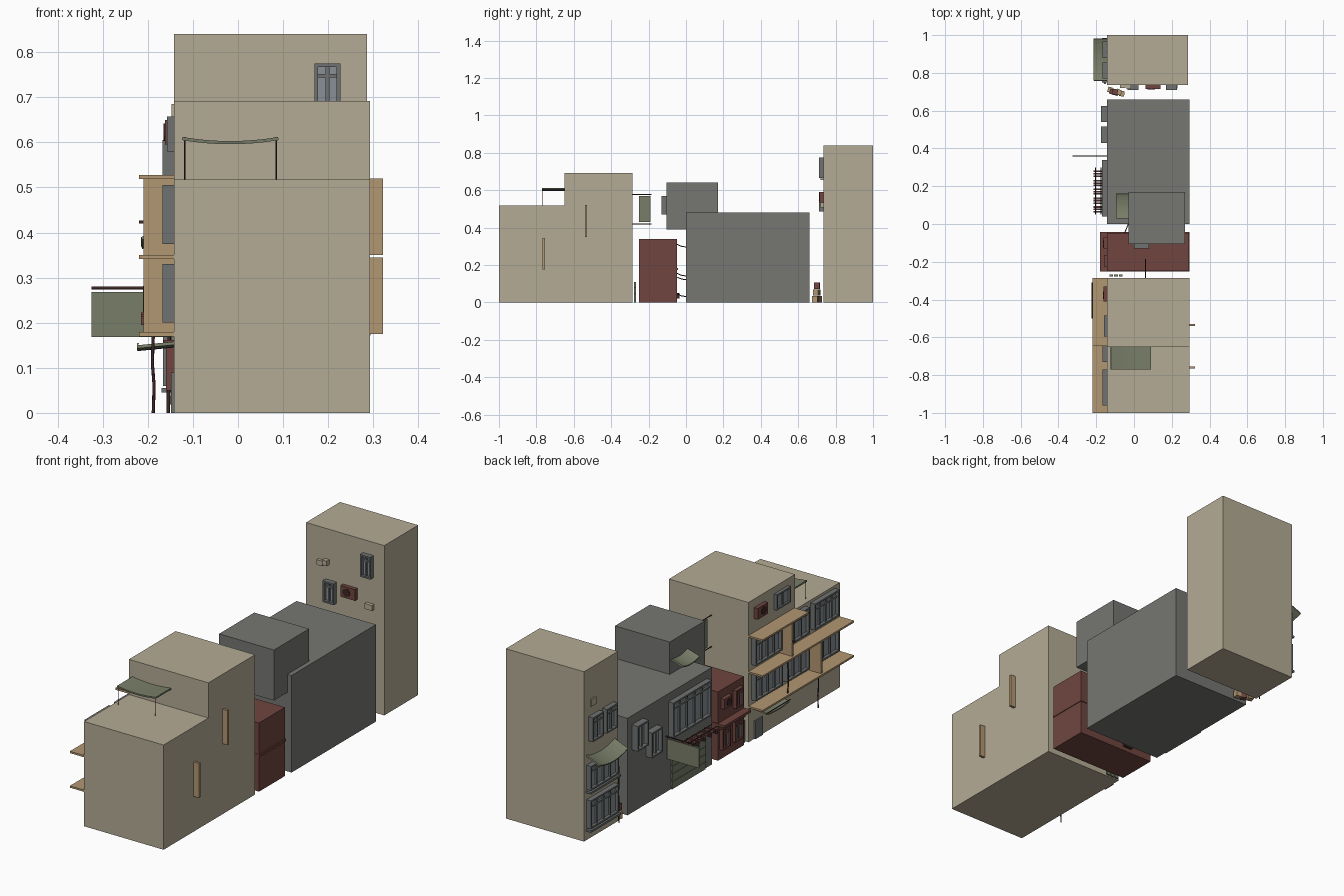
import bpy, math, random
from mathutils import Vector

if "Cube" in bpy.data.objects:
    bpy.data.objects.remove(bpy.data.objects["Cube"])
random.seed(4)

PALETTE = {'tan': (.46, .41, .30), 'timber': (.45, .31, .17), 'grey': (.18, .18, .17), 'maroon': (.16, .06, .05),
           'frame': (.16, .17, .17), 'glass': (.25, .28, .31), 'green': (.19, .21, .14), 'dark': (.05, .02, .02)}
MATS = {}
for key, rgb in PALETTE.items():
    MATS[key] = bpy.data.materials.new(key)
    MATS[key].diffuse_color = (*rgb, 1)


def mesh(name, verts, faces, mat):
    me = bpy.data.meshes.new(name)
    me.from_pydata(verts, [], faces)
    me.materials.append(MATS[mat])
    ob = bpy.data.objects.new(name, me)
    bpy.context.collection.objects.link(ob)
    return ob


def boxes(name, spans, mat):
    """One object made of boxes, each given as (x0, x1, y0, y1, z0, z1)."""
    verts, faces = [], []
    for x0, x1, y0, y1, z0, z1 in spans:
        n = len(verts)
        verts += [(x, y, z) for z in (z0, z1) for x, y in ((x0, y0), (x1, y0), (x1, y1), (x0, y1))]
        quads = [(3, 2, 1, 0), (4, 5, 6, 7)] + [(i, (i + 1) % 4, (i + 1) % 4 + 4, i + 4) for i in range(4)]
        faces += [[n + i for i in q] for q in quads]
    return mesh(name, verts, faces, mat)


def box(name, x0, x1, y0, y1, z0, z1, mat):
    return boxes(name, [(x0, x1, y0, y1, z0, z1)], mat)


def window(name, face, wall, a0, a1, z0, z1, depth=.025, panes=2, transom=.72, mat='frame'):
    """Framed window standing out of a wall; face 'x' looks to -x, face 'y' looks to -y."""
    def span(d0, d1, p0, p1, q0, q1):
        lo, hi = wall - d1, wall - d0
        return (lo, hi, p0, p1, q0, q1) if face == 'x' else (p0, p1, lo, hi, q0, q1)
    t = .008
    bars = [span(0, depth, a0, a1, z0, z0 + t), span(0, depth, a0, a1, z1 - t, z1)]
    for i in range(panes + 1):
        c = a0 + t / 2 + (a1 - a0 - t) * i / panes
        bars.append(span(0, depth if i in (0, panes) else depth * .75, c - t / 2, c + t / 2, z0 + t, z1 - t))
    if transom:
        zt = z0 + (z1 - z0) * transom
        bars.append(span(0, depth * .75, a0 + t, a1 - t, zt, zt + t))
    boxes(name + '_frame', bars, mat)
    boxes(name + '_glass', [span(0, depth * .4, a0 + t, a1 - t, z0 + t, z1 - t)], 'glass')


def cooler(name, face, wall, a0, a1, z0, z1, mat='maroon'):
    """Wall cooling unit: box with a round fan grille."""
    d = .02
    lo = wall - d
    box(name, *((lo, wall, a0, a1) if face == 'x' else (a0, a1, lo, wall)), z0, z1, mat)
    a, z, r = a0 + (a1 - a0) * .4, (z0 + z1) / 2, (z1 - z0) * .36
    ring = []
    for depth in (lo + .004, lo - .003):
        for i in range(12):
            u, v = a + r * math.cos(i * math.pi / 6), z + r * math.sin(i * math.pi / 6)
            ring.append((depth, u, v) if face == 'x' else (u, depth, v))
    mesh(name + '_fan', ring, [list(range(12, 24))] + [(i, (i + 1) % 12, (i + 1) % 12 + 12, i + 12) for i in range(12)], 'dark')


def awning(name, x0, x1, y0, y1, z_out, z_in, sag, along, mat='green', t=.007):
    """Cloth sheet sagging along one axis; z_out at the low x (or low y) edge."""
    n, verts = 8, []
    for i in range(n + 1):
        u = i / n
        dip = sag * 4 * u * (1 - u)
        for v in (0, 1):
            z = z_out + (z_in - z_out) * v - dip
            x, y = (x0 + (x1 - x0) * u, y0 + (y1 - y0) * v) if along == 'x' else (x0 + (x1 - x0) * v, y0 + (y1 - y0) * u)
            verts.append((x, y, z))
    ob = mesh(name, verts, [(2 * i, 2 * i + 1, 2 * i + 3, 2 * i + 2) for i in range(n)], mat)
    ob.modifiers.new('thickness', 'SOLIDIFY').thickness = t


def tube(name, points, r=.0025, mat='dark'):
    cu = bpy.data.curves.new(name, 'CURVE')
    cu.dimensions, cu.bevel_depth, cu.bevel_resolution, cu.use_fill_caps = '3D', r, 0, True
    sp = cu.splines.new('POLY')
    sp.points.add(len(points) - 1)
    for p, co in zip(sp.points, points):
        p.co = (*co, 1)
    cu.materials.append(MATS[mat])
    bpy.context.collection.objects.link(bpy.data.objects.new(name, cu))


F = -.142  # street facade plane

# Stepped front building with timber balconies
box('front_building_lower', F, .293, -1, -.285, 0, .518, 'tan')
box('front_building_upper', F, .293, -.65, -.285, .518, .692, 'tan')
for i, (z, y0) in enumerate(((.17, -1), (.341, -1), (.519, -.645))):
    box(f'balcony_slab_{i}', -.22, F, y0, -.285, z, z + .009, 'timber')
for i, (y, z) in enumerate(((-.76, .175), (-.535, .35))):
    boxes(f'balcony_divider_{i}', [(-.21, F, y - .006, y + .006, z, z + .17),
                                   (.293, .322, y - .006, y + .006, z, z + .17)], 'timber')
for i, (y0, y1, z, n) in enumerate(((-.52, -.31, .2, 4), (-.73, -.555, .2, 3), (-.96, -.785, .2, 3),
                                    (-.515, -.31, .375, 4), (-.73, -.56, .375, 3), (-.96, -.77, .375, 4))):
    window(f'balcony_window_{i}', 'x', F, y0, y1, z, z + .13, panes=n)
window('upper_floor_window', 'x', F, -.595, -.485, .58, .658, .016, 2, 0)
cooler('upper_floor_cooler', 'x', F, -.41, -.33, .595, .65)
box('side_door', -.149, F, -.39, -.33, 0, .09, 'frame')
awning('door_awning', -.224, F, -.49, -.32, .15, .158, .006, 'y')
tube('awning_rail', [(-.222, -.5, .153), (-.222, -.31, .153)])
awning('roof_canopy', -.124, .09, -.77, -.65, .605, .605, .009, 'x')
for x in (-.118, .085):
    tube('canopy_post', [(x, -.768, .518), (x, -.768, .612)], .0018)
tube('canopy_rail', [(-.118, -.768, .609), (-.118, -.65, .609)], .0018)
tube('downpipe', [(-.188, -.765, .17), (-.19, -.765, .11), (-.186, -.765, .06), (-.188, -.765, 0)], .0035)
tube('balcony_cable', [(-.205, -.5, .34), (-.208, -.505, .26), (-.206, -.5, .17)], .0035)
box('balcony_lamp', -.22, -.205, -.54, -.53, .42, .427, 'dark')

# Hanging sign on the rear wall
for z in (.42, .576):
    tube('sign_rail', [(.06, -.285, z), (.06, -.185, z)], .003)
box('rear_sign', .057, .063, -.25, -.19, .43, .57, 'green')

# Small maroon building with a floor ledge
box('maroon_building', F, .29, -.25, -.047, 0, .34, 'maroon')
box('maroon_ledge', -.18, .2935, -.252, -.043, .172, .184, 'maroon')
for i, y in enumerate((-.225, -.125)):
    window(f'maroon_window_{i}', 'x', F, y, y + .065, .05, .15, .018, mat='maroon')
    box(f'maroon_hood_{i}', -.165, F, y - .006, y + .071, .154, .162, 'maroon')
cooler('maroon_cooler', 'x', F, -.13, -.07, .25, .3)
window('maroon_upper_window', 'x', F, -.225, -.165, .215, .305, .018, mat='maroon')
for i, z in enumerate((.3, .145, .125, .035)):
    x = -.05 + .03 * i
    tube('gap_cable', [(x, -.047, z + .01), (x + .01, -.025, z), (x + .02, 0, z - .004)])
box('gap_debris', -.02, .03, -.047, -.035, .02, .05, 'dark')
boxes('leaning_boards', [(-.13 + .025 * i, -.11 + .025 * i, -.277, -.268, 0, .11 - .03 * i) for i in range(3)], 'green')

# Long grey building with a rooftop room
box('grey_building', F, .293, 0, .66, 0, .48, 'grey')
box('rooftop_room', -.03, .27, -.105, .17, .39, .64, 'grey')
window('rooftop_window', 'y', -.105, 0, .08, .47, .57)
awning('rooftop_awning', -.095, -.03, .03, .16, .535, .555, .012, 'y')
window('shop_window', 'x', F, .04, .34, .265, .44, .027, 5, .78)
for i, (y, z) in enumerate(((.43, .235), (.54, .31))):
    window(f'grey_window_{i}', 'x', F, y, y + .085, z, z + .125, .033, 2, 0)
boxes('roller_shutter', [(-.148 - .003 * (i % 2), F, .06, .32, i * .019, i * .019 + .019) for i in range(10)], 'green')
cloths = []
for y0 in (.06, .105, .155, .2, .25):
    for k in range(3):
        cloths.append((-.215, -.165, y0 + k * .013, y0 + k * .013 + .008, .195 + .008 * k, .215 + .004 * k))
boxes('hanging_cloths', cloths, 'maroon')
for x in (-.205, -.175):
    tube('cloth_rail', [(x, .05, .225), (x, .3, .225)])
box('street_sign', -.325, -.15, .357, .363, .168, .268, 'green')
tube('street_sign_rail', [(-.325, .36, .277), (F, .36, .277)], .0035)

# Tall rear building
box('rear_tower', F, .286, .735, 1, 0, .84, 'tan')
window('tower_window_high', 'y', .735, .17, .227, .665, .775)
window('tower_window_low', 'y', .735, -.035, .025, .485, .59)
cooler('tower_cooler', 'y', .735, .06, .14, .535, .59)
boxes('tower_vents', [(-.075, -.045, .72, .735, .655, .68), (-.04, -.015, .715, .735, .665, .69),
                      (.19, .23, .718, .735, .508, .535), (-.148, F, .91, .95, .65, .685)], 'tan')
for i, y in enumerate((.77, .88)):
    window(f'tower_facade_window_{i}', 'x', F, y, y + .085, .485, .605)
window('tower_wide_window', 'x', F, .76, .98, .25, .37, .024, 4)
window('tower_shop_front', 'x', F, .76, .98, .06, .2, .024, 4)
boxes('tower_sills', [(-.17, F, .75, .985, z, z + .01) for z in (.045, .235)], 'frame')
awning('tower_awning', -.215, F, .76, .98, .39, .42, .02, 'y')
tube('tower_pipe', [(-.155, .745, 0), (-.152, .745, .15), (-.157, .748, .28)], .004)

# Crates in the rear alley
for i, (x, y, z) in enumerate(((-.125, .71, 0), (-.095, .695, 0), (-.065, .69, 0), (-.115, .7, .036), (-.08, .698, .036), (-.1, .7, .071))):
    crate = box(f'crate_{i}', -.014, .014, -.014, .014, 0, .034, 'maroon' if i % 2 else 'timber')
    crate.location = Vector((x, y, z))
    crate.rotation_euler.z = random.uniform(-.5, .5)

for m in bpy.data.materials:
    if m.users and not m.is_grease_pencil:
        m.use_nodes = True
        m.node_tree.nodes["Principled BSDF"].inputs["Base Color"].default_value = m.diffuse_color
